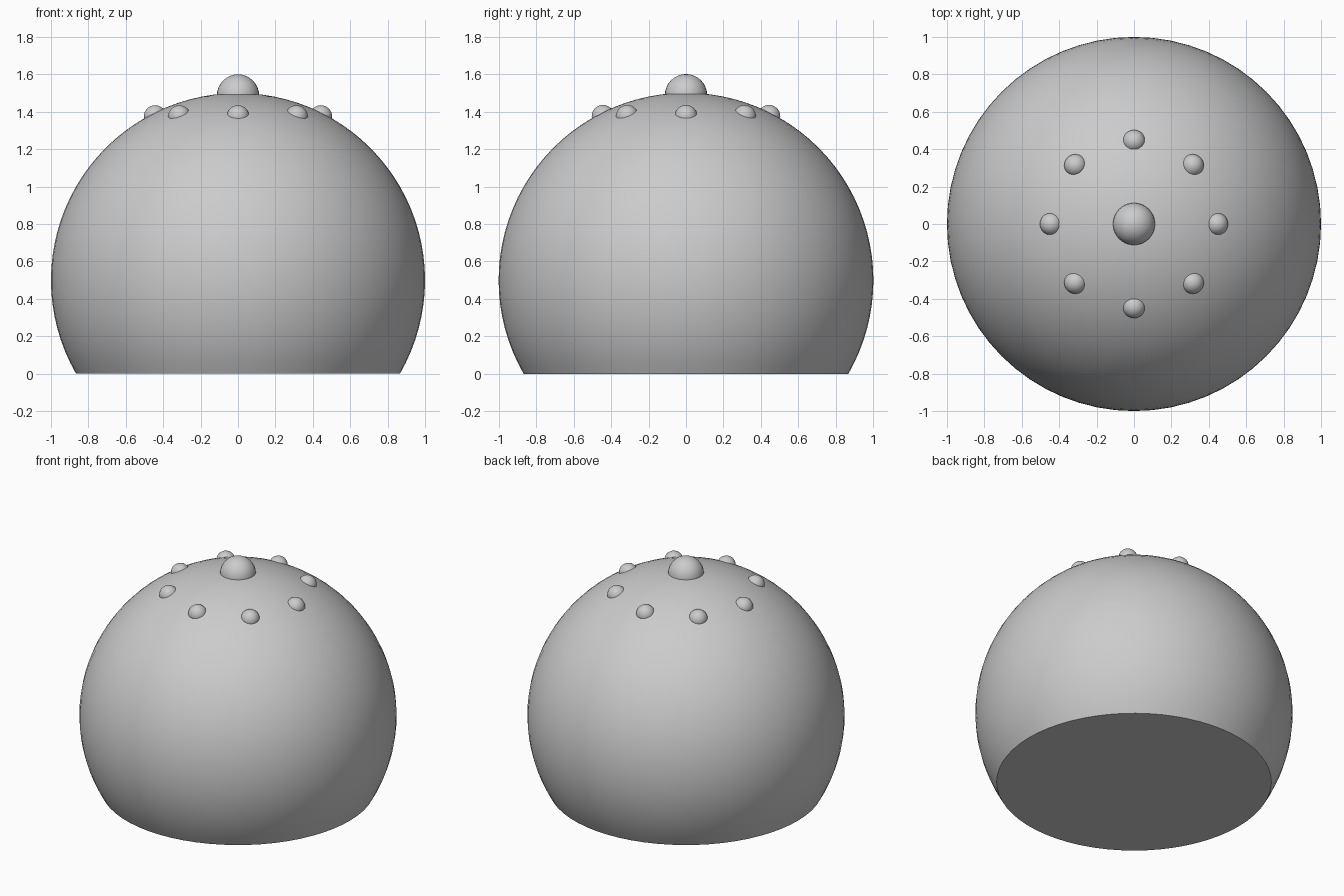
import bpy, bmesh, math
from mathutils import Vector

cube = bpy.data.objects.get("Cube")
if cube:
    bpy.data.objects.remove(cube, do_unlink=True)

grey = bpy.data.materials.new("light_grey")
grey.use_nodes = True
colour = (0.6, 0.6, 0.6, 1)
grey.diffuse_color = colour
grey.node_tree.nodes["Principled BSDF"].inputs["Base Color"].default_value = colour


def ball(name, radius, centre, segments, rings, cut_height=None):
    """Smooth sphere, optionally sliced flat and capped at a height."""
    bm = bmesh.new()
    bmesh.ops.create_uvsphere(bm, u_segments=segments, v_segments=rings, radius=radius)
    bmesh.ops.translate(bm, verts=bm.verts, vec=Vector(centre))
    if cut_height is not None:
        bmesh.ops.bisect_plane(bm, geom=bm.verts[:] + bm.edges[:] + bm.faces[:],
                               dist=0.0001, plane_co=(0, 0, cut_height),
                               plane_no=(0, 0, 1), clear_inner=True)
        rim = [e for e in bm.edges if e.is_boundary]
        bmesh.ops.contextual_create(bm, geom=rim)
        bmesh.ops.recalc_face_normals(bm, faces=bm.faces)
    mesh = bpy.data.meshes.new(name)
    bm.to_mesh(mesh)
    bm.free()
    mesh.materials.append(grey)
    obj = bpy.data.objects.new(name, mesh)
    bpy.context.collection.objects.link(obj)
    bpy.ops.object.select_all(action="DESELECT")
    obj.select_set(True)
    bpy.context.view_layer.objects.active = obj
    bpy.ops.object.shade_smooth_by_angle(angle=math.radians(30))
    return obj


# Dome with a flat base
ball("dome", 1.0, (0, 0, 0.5), 64, 48, cut_height=0)

# Central knob on the crown
ball("top_knob", 0.113, (0, 0, 1.487), 32, 16)

# Ring of small studs around the knob
STUDS = 8
for i in range(STUDS):
    a = math.tau * i / STUDS
    ball(f"stud_{i + 1}", 0.06,
         (0.443 * math.cos(a), 0.443 * math.sin(a), 1.375), 32, 16)
